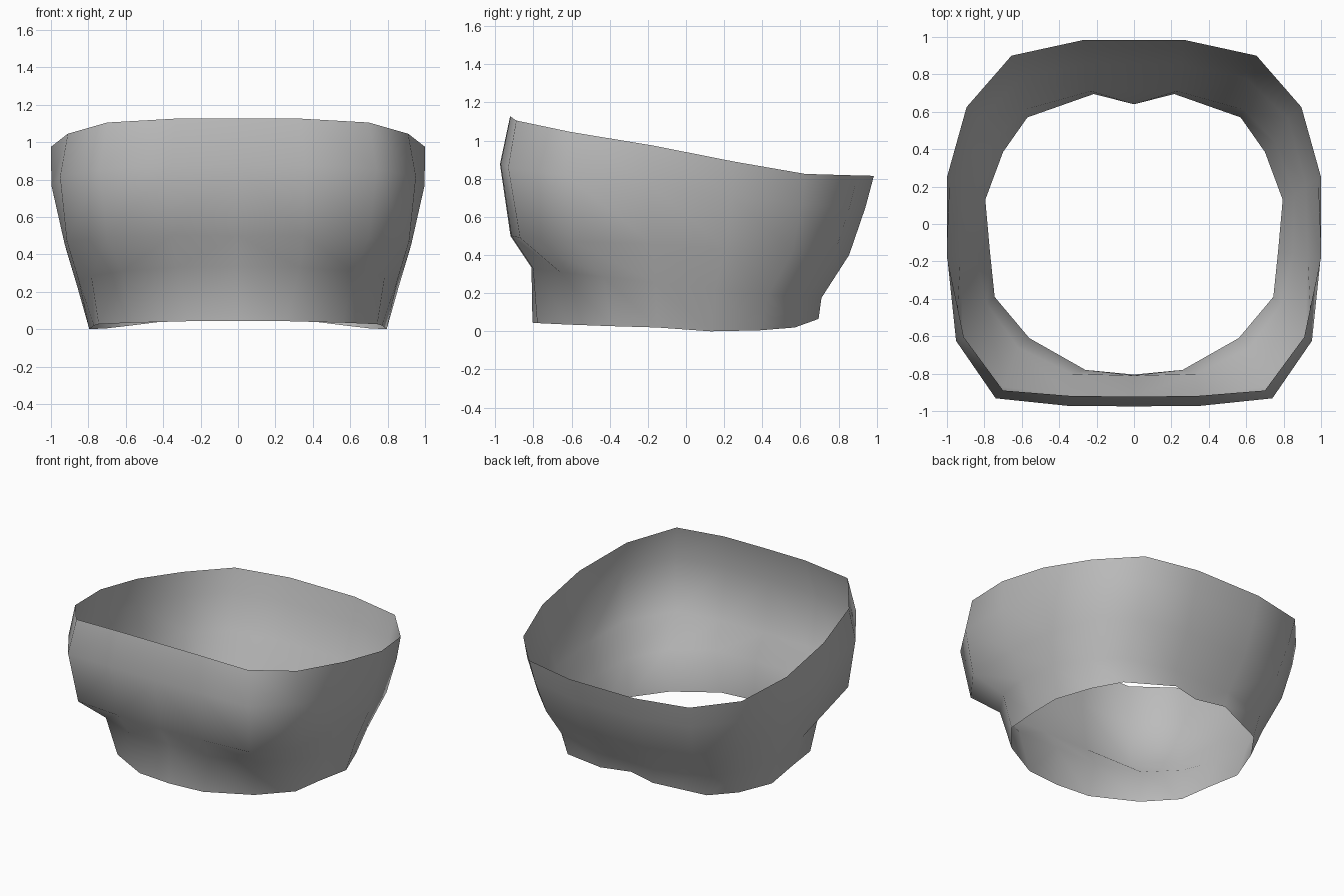
import bpy, bmesh
from mathutils import Vector

if "Cube" in bpy.data.objects:
    bpy.data.objects.remove(bpy.data.objects["Cube"])

# Half rings, running from the front centre round the +x side to the back centre
rim = [(0, -.922, 1.127), (.33, -.92, 1.126), (.70, -.89, 1.105), (.91, -.605, 1.045),
       (1, -.18, .975), (1, .25, .89), (.895, .625, .825), (.655, .9, .817),
       (.265, .985, .815), (0, .985, .815)]
waist = [(0, -.92, .5), (.35, -.915, .5), (.70, -.87, .49), (.915, -.59, .47),
         (.928, -.18, .46), (.92, .21, .43), (.825, .56, .42), (.6, .78, .41),
         (.25, .855, .4), (0, .855, .4)]
neck = [(0, -.81, .335), (.33, -.802, .33), (.62, -.66, .31), (.785, -.43, .285),
        (.85, -.16, .255), (.857, .15, .22), (.76, .43, .19), (.59, .61, .18),
        (.23, .71, .175), (0, .705, .175)]
hem = [(0, -.805, .045), (.26, -.78, .043), (.56, -.61, .035), (.745, -.39, .027),
       (.77, -.15, .02), (.795, .13, 0), (.70, .385, .005), (.57, .57, .02),
       (.215, .695, .065), (0, .64, .068)]


def bulge(upper, lower, t):
    """Ring between two others, swelling outwards towards the front."""
    ring = []
    for a, b in zip(upper, lower):
        p = Vector(a).lerp(Vector(b), t)
        s = 1.008 + .055 * ((1 - p.y) / 2) ** 2
        ring.append((p.x * s, p.y * s, p.z))
    return ring


# Open shell lofted through the rings
bm = bmesh.new()
rings = [[bm.verts.new(p) for p in r]
         for r in (rim, bulge(rim, waist, .4), waist, neck, hem)]
for up, low in zip(rings, rings[1:]):
    for i in range(len(up) - 1):
        bm.faces.new((up[i], low[i], low[i + 1], up[i + 1])).smooth = True
mesh = bpy.data.meshes.new("open_shell")
bm.to_mesh(mesh)
bm.free()

shell = bpy.data.objects.new("open_shell", mesh)
bpy.context.collection.objects.link(shell)
mirror = shell.modifiers.new("mirror_sides", 'MIRROR')
mirror.use_clip = True

# Plain grey
grey = bpy.data.materials.new("grey")
grey.diffuse_color = (.5, .5, .5, 1)
grey.use_nodes = True
grey.node_tree.nodes["Principled BSDF"].inputs["Base Color"].default_value = grey.diffuse_color
mesh.materials.append(grey)
